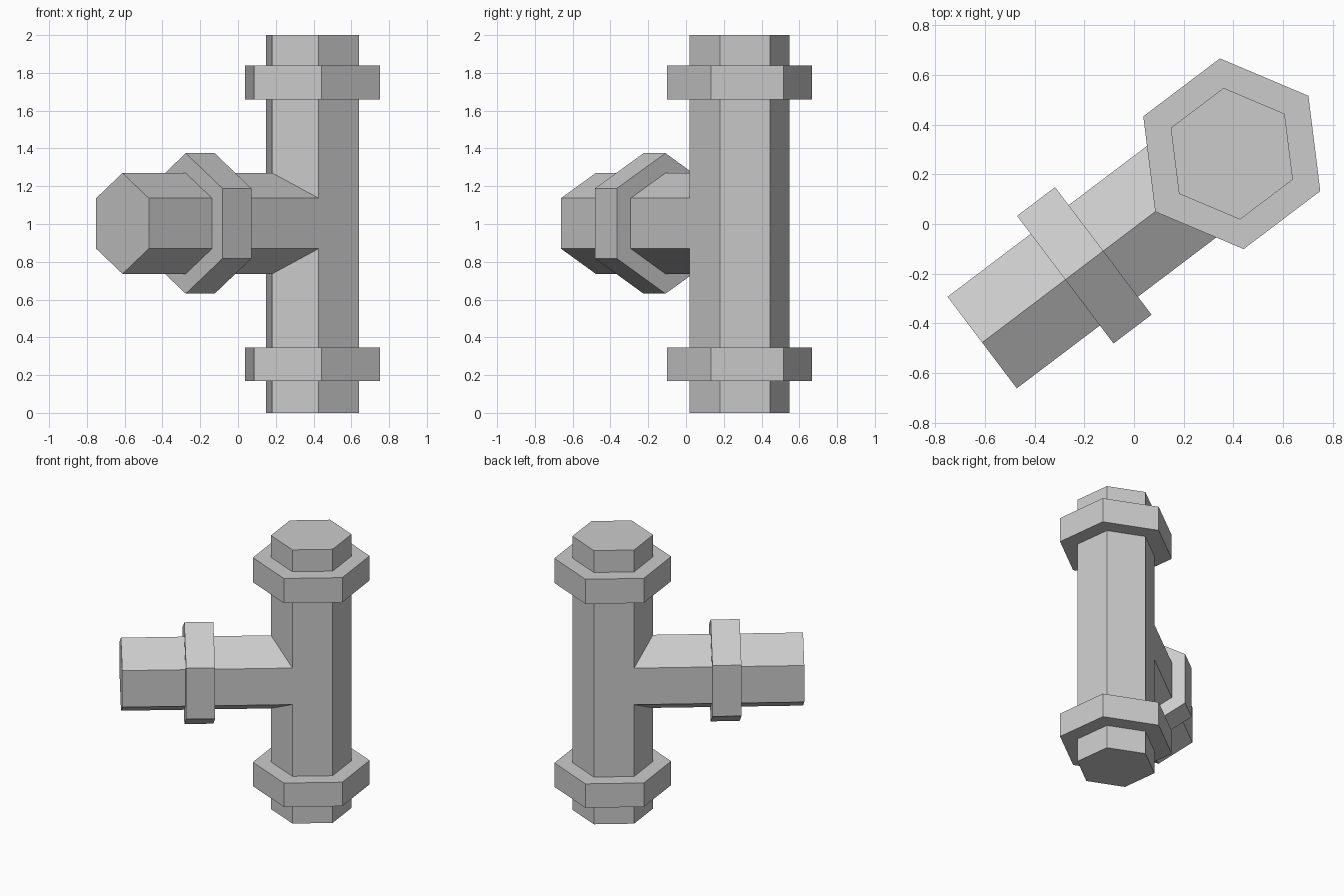
import bpy, bmesh
from math import radians, sin, cos, tan
from mathutils import Matrix, Vector

cube = bpy.data.objects.get("Cube")
if cube:
    bpy.data.objects.remove(cube)

# One plain grey metal
metal = bpy.data.materials.new("grey_metal")
metal.use_nodes = True
grey = (0.6, 0.6, 0.6, 1)
metal.diffuse_color = grey
metal.node_tree.nodes["Principled BSDF"].inputs["Base Color"].default_value = grey

SIDES = 6
PIPE_R = 0.267
PIPE_POS = Vector((0.394, 0.283, 0))
BRANCH_Z = 1.003
HEADING = radians(217.1)     # direction of the branch seen from above


def hex_prism(name, radius, start, end, matrix, mitre=False):
    """Six-sided bar along local z; mitre fits its start to the pipe's corner."""
    bm = bmesh.new()
    bmesh.ops.create_cone(bm, cap_ends=True, segments=SIDES, radius1=radius,
                          radius2=radius, depth=end - start)
    bmesh.ops.translate(bm, verts=bm.verts, vec=(0, 0, (start + end) / 2))
    # put a corner on local x
    corner = max(bm.verts, key=lambda v: v.co.x)
    turn = Matrix.Rotation(-Vector((corner.co.x, corner.co.y, 0)).to_2d().angle_signed(
        Vector((1, 0))) * -1, 3, "Z")
    bmesh.ops.rotate(bm, verts=bm.verts, cent=(0, 0, 0), matrix=turn.inverted())
    if mitre:
        for v in bm.verts:
            if v.co.z < (start + end) / 2:
                v.co.z = start - abs(v.co.y) * tan(radians(30))
        # the open end sits flush against the pipe
        cap = min(bm.faces, key=lambda f: f.calc_center_median().z)
        bmesh.ops.delete(bm, geom=[cap], context="FACES_ONLY")
    bmesh.ops.transform(bm, matrix=matrix, verts=bm.verts)
    mesh = bpy.data.meshes.new(name)
    bm.to_mesh(mesh)
    bm.free()
    mesh.materials.append(metal)
    obj = bpy.data.objects.new(name, mesh)
    bpy.context.collection.objects.link(obj)
    return obj


# Upright pipe with a collar near each end
upright = Matrix.Translation(PIPE_POS) @ Matrix.Rotation(HEADING, 4, "Z")
hex_prism("upright_pipe", PIPE_R, 0, 2, upright)
hex_prism("lower_collar", 0.387, 0.17, 0.345, upright)
hex_prism("upper_collar", 0.387, 1.66, 1.84, upright)

# Side branch: local x points up, local z points along the branch
along = Vector((cos(HEADING), sin(HEADING), 0))
up = Vector((0, 0, 1))
axes = Matrix((up, along.cross(up), along)).transposed().to_4x4()
branch = Matrix.Translation(PIPE_POS + up * BRANCH_Z) @ axes
hex_prism("branch_pipe", PIPE_R, PIPE_R, 1.261, branch, mitre=True)
hex_prism("branch_collar", 0.372, 0.649, 0.841, branch)
